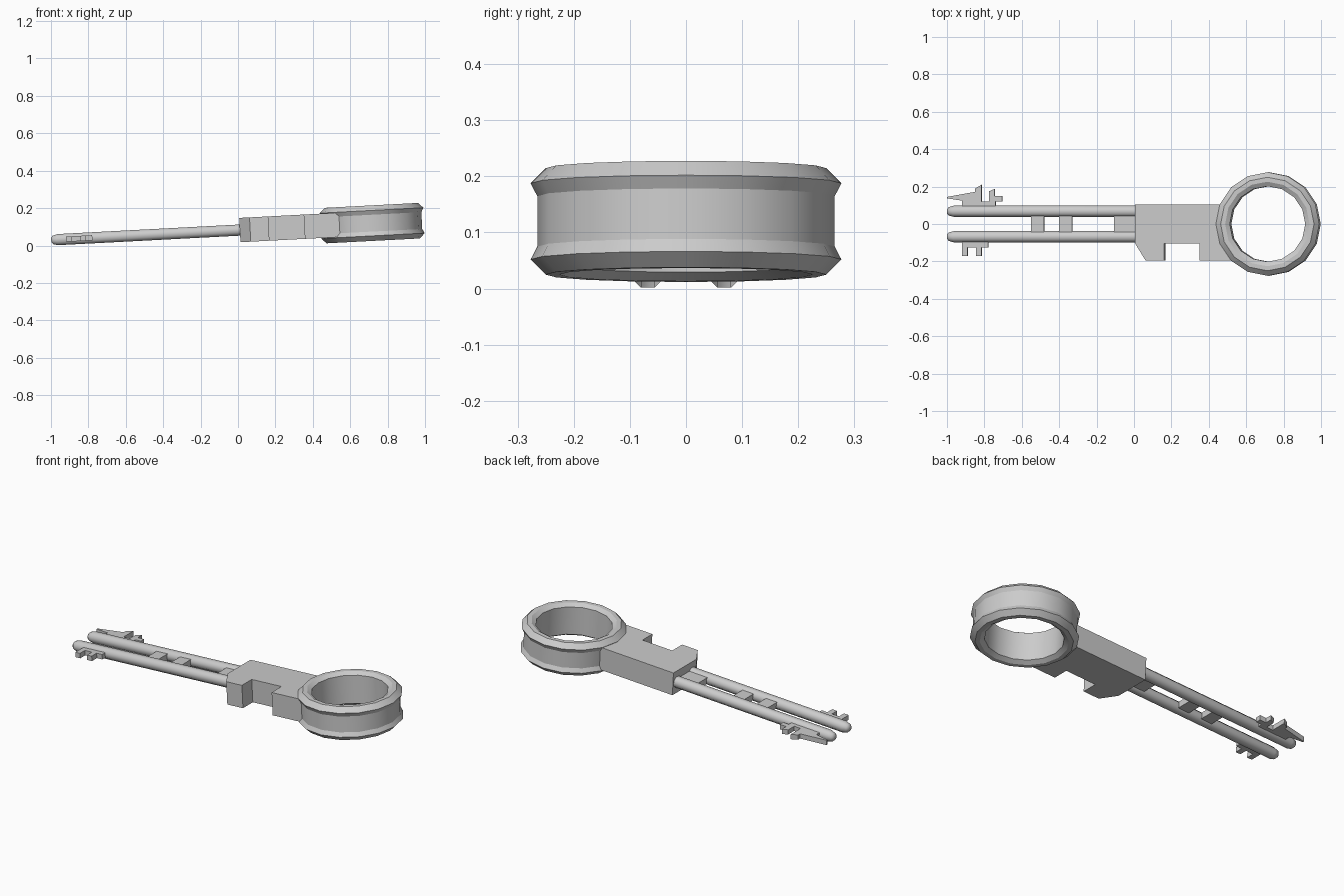
import bpy, bmesh
from math import radians, cos, sin, pi
from mathutils import Matrix

if "Cube" in bpy.data.objects:
    bpy.data.objects.remove(bpy.data.objects["Cube"])

# Parts are built flat around the key's axis, then tilted three degrees
TILT = Matrix.Translation((0, 0, 0.082)) @ Matrix.Rotation(radians(-3), 4, 'Y')


def finish(name, bm, angle=None):
    bmesh.ops.recalc_face_normals(bm, faces=bm.faces)
    bm.transform(TILT)
    mesh = bpy.data.meshes.new(name)
    bm.to_mesh(mesh)
    bm.free()
    ob = bpy.data.objects.new(name, mesh)
    bpy.context.collection.objects.link(ob)
    if angle:
        bpy.ops.object.select_all(action='DESELECT')
        ob.select_set(True)
        bpy.context.view_layer.objects.active = ob
        bpy.ops.object.shade_smooth_by_angle(angle=radians(angle))
    return ob


def plate(name, outline, half):
    """Extrude an XY outline symmetrically in z."""
    bm = bmesh.new()
    face = bm.faces.new([bm.verts.new((x, y, -half)) for x, y in outline])
    ext = bmesh.ops.extrude_face_region(bm, geom=[face])
    top = [v for v in ext['geom'] if isinstance(v, bmesh.types.BMVert)]
    bmesh.ops.translate(bm, verts=top, vec=(0, 0, 2 * half))
    return finish(name, bm)


def skin(bm, loops, closed):
    """Bridge a series of equal vertex loops with quads."""
    rows = [[bm.verts.new(p) for p in loop] for loop in loops]
    n = len(rows[0])
    for i in range(len(rows) if closed else len(rows) - 1):
        a, b = rows[i], rows[(i + 1) % len(rows)]
        for j in range(n):
            k = (j + 1) % n
            bm.faces.new((a[j], a[k], b[k], b[j]))
    if not closed:
        bm.faces.new(rows[0])
        bm.faces.new(rows[-1])


# Ring handle: grooved, chamfered band
half_profile = [(0.202, 0.08), (0.226, 0.095), (0.25, 0.095),
                (0.277, 0.068), (0.265, 0.045)]
profile = half_profile + [(r, -z) for r, z in reversed(half_profile)]
bm = bmesh.new()
skin(bm, [[(0.719 + r * cos(2 * pi * i / 16), r * sin(2 * pi * i / 16), z)
           for i in range(16)] for r, z in profile], True)
finish("ring_handle", bm, 25)

# Notched body block, ending inside the ring wall
plate("body", [(0.01, 0.105), (0.01, -0.105), (0.065, -0.195), (0.165, -0.195),
               (0.165, -0.105), (0.355, -0.105), (0.355, -0.195),
               (0.545, -0.195), (0.50, -0.1), (0.48, 0), (0.50, 0.105)], 0.065)

# Twin round-tipped rods
for side, label in ((-1, "front"), (1, "back")):
    bm = bmesh.new()
    skin(bm, [[(x, side * 0.068 + r * cos(pi * (i + 0.5) / 4), r * sin(pi * (i + 0.5) / 4))
               for i in range(8)]
              for x, r in ((-1.0, 0.014), (-0.99, 0.025), (-0.965, 0.0322), (0.03, 0.0322))],
         False)
    finish("rod_" + label, bm, 50)

# Rungs joining the rods
for i, (a, b) in enumerate(((-0.55, -0.48), (-0.40, -0.33), (-0.105, 0.02))):
    plate(f"rung_{i + 1}", [(a, -0.045), (b, -0.045), (b, 0.045), (a, 0.045)], 0.018)

# Toothed bits on the outer sides of the rods
plate("front_teeth", [(-0.92, -0.08), (-0.92, -0.17), (-0.89, -0.17), (-0.89, -0.125),
                      (-0.845, -0.125), (-0.845, -0.17), (-0.815, -0.17),
                      (-0.815, -0.125), (-0.78, -0.125), (-0.78, -0.08)], 0.014)
plate("back_teeth", [(-1.0, 0.145), (-0.85, 0.172), (-0.85, 0.19), (-0.815, 0.21),
                     (-0.815, 0.12), (-0.775, 0.12), (-0.775, 0.175), (-0.745, 0.188),
                     (-0.745, 0.15), (-0.705, 0.15), (-0.705, 0.12), (-0.74, 0.12),
                     (-0.74, 0.08), (-0.92, 0.08), (-0.92, 0.125), (-1.0, 0.137)], 0.014)
